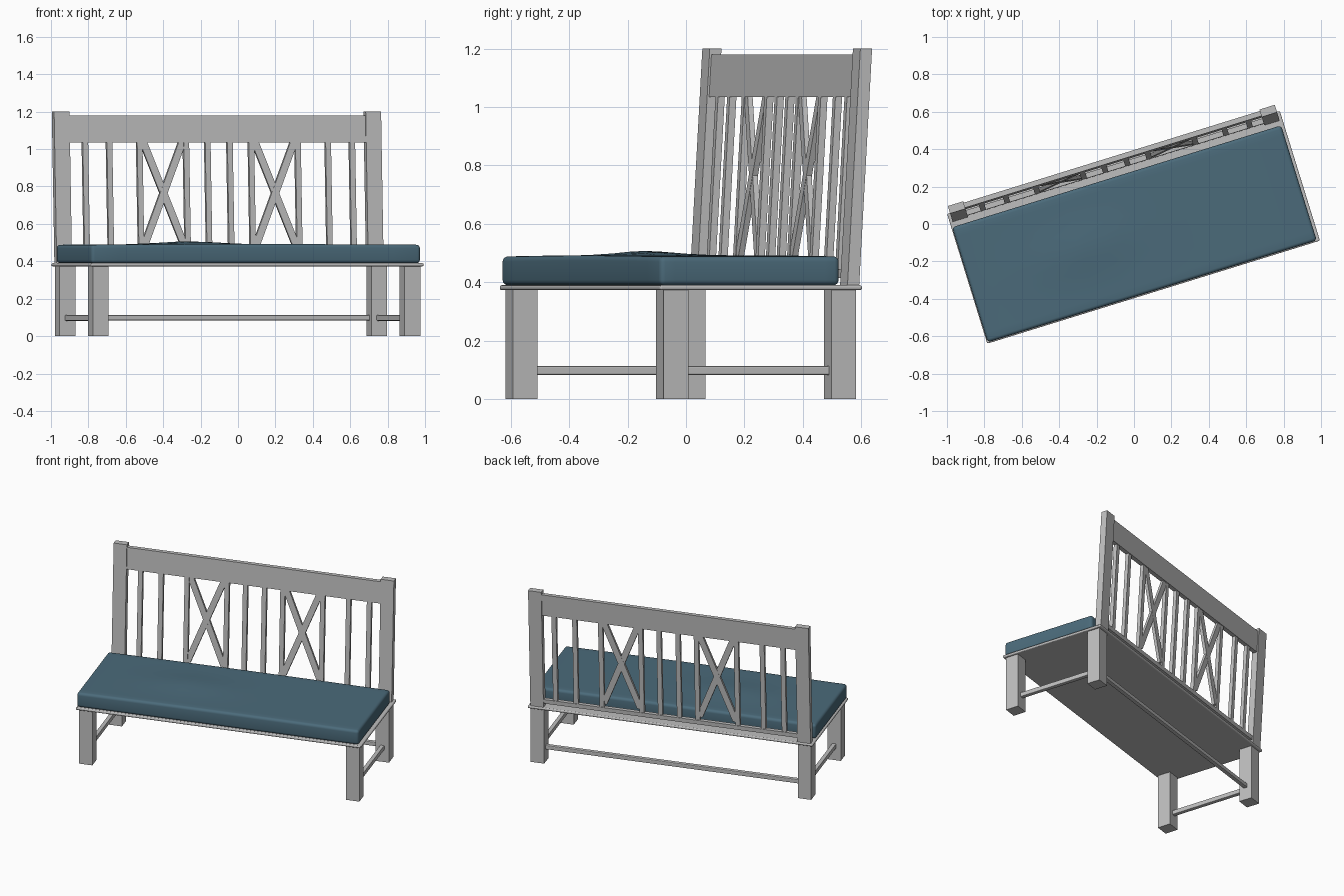
import bpy, bmesh, math
from mathutils import Vector, Matrix

if "Cube" in bpy.data.objects:
    bpy.data.objects.remove(bpy.data.objects["Cube"], do_unlink=True)

TURN = math.radians(17.2)      # the whole bench stands at an angle
CENTRE = (-0.0025, -0.0175, 0)
SEAT = 0.39                    # top of the seat board


def material(name, rgb):
    m = bpy.data.materials.new(name)
    m.use_nodes = True
    m.diffuse_color = (*rgb, 1)
    node = next(n for n in m.node_tree.nodes if n.type == 'BSDF_PRINCIPLED')
    node.inputs["Base Color"].default_value = (*rgb, 1)
    node.inputs["Roughness"].default_value = 0.7
    return m


GREY = material("grey_painted_wood", (0.52, 0.52, 0.52))
BLUE = material("slate_blue_fabric", (0.07, 0.145, 0.195))


def lean(p):
    """Tilt a point of the backrest; y is measured from the backrest plane."""
    return Vector((p.x, 0.335 + p.y + (p.z - SEAT) * 0.057, p.z))


def finish(name, bm, mat, bevel=0, segments=2, smooth=False):
    mesh = bpy.data.meshes.new(name)
    bmesh.ops.recalc_face_normals(bm, faces=bm.faces)
    bm.to_mesh(mesh)
    bm.free()
    mesh.materials.append(mat)
    ob = bpy.data.objects.new(name, mesh)
    bpy.context.collection.objects.link(ob)
    ob.location = CENTRE
    ob.rotation_euler.z = TURN
    if bevel:
        mod = ob.modifiers.new("soft_edges", 'BEVEL')
        mod.width, mod.segments, mod.limit_method = bevel, segments, 'ANGLE'
    if smooth:
        for f in mesh.polygons:
            f.use_smooth = True
    return ob


def box_mesh(x, y, z):
    """Box spanning three (low, high) ranges."""
    bm = bmesh.new()
    bmesh.ops.create_cube(bm, size=1)
    for v in bm.verts:
        v.co = Vector([(a + b) / 2 + c * (b - a) for (a, b), c in zip((x, y, z), v.co)])
    return bm


def box(name, x, y, z, leaning=False, **kw):
    bm = box_mesh(x, y, z)
    if leaning:
        for v in bm.verts:
            v.co = lean(v.co)
    return finish(name, bm, GREY, **kw)


def around(c, half):
    return (c - half, c + half)


# Seat board with rounded rim
box("seat_board", around(0, 0.931), around(0, 0.363), (0.373, SEAT),
    bevel=0.007, segments=3)

# Legs, posts and side stretchers
LEG_X, LEG_Y = 0.872, 0.301
for side, sx in (("right", -1), ("left", 1)):
    for end, sy in (("front", -1), ("back", 1)):
        box(f"{end}_{side}_leg", around(sx * LEG_X, 0.044), around(sy * LEG_Y, 0.044), (0, 0.375))
    box(f"{side}_stretcher", around(sx * LEG_X, 0.014), around(0, LEG_Y), (0.082, 0.113), bevel=0.005)
    box(f"{side}_back_post", around(sx * LEG_X, 0.043), around(0, 0.021), (0.38, 1.2), leaning=True)
box("back_stretcher", around(0, LEG_X), around(LEG_Y, 0.014), (0.084, 0.112), bevel=0.005)

# Backrest rails
box("top_rail", around(0, 0.84), around(0, 0.014), (1.034, 1.18), leaning=True)
box("lower_rail", around(0, 0.84), around(0, 0.014), (0.415, 0.443), leaning=True)

# Upright slats
SHIFT = 0.007
for i, d in enumerate((0.747, 0.612, 0.443, 0.182, 0.062)):
    for side, sx in (("right", -1), ("left", 1)):
        box(f"{side}_slat_{i + 1}", around(sx * d + SHIFT, 0.015), around(-0.002, 0.012),
            (0.43, 1.04), leaning=True)

# Crossed slats: a slanted bar is a box sheared along x
for side, sx in (("right", -1), ("left", 1)):
    for j, slope in enumerate((-1, 1)):
        bm = box_mesh(around(0, 0.021), around(-0.002, 0.009 + 0.001 * j), (0.465, 1.04))
        for v in bm.verts:
            v.co.x += sx * 0.3125 + SHIFT + slope * (v.co.z - 0.765) * 0.4
            v.co = lean(v.co)
        finish(f"{side}_cross_bar_{j + 1}", bm, GREY)

# Seat cushion, gently uneven on top
bm = box_mesh((-0.927, 0.915), (-0.357, 0.287), (SEAT, 0.488))
flat = [e for e in bm.edges if abs(e.verts[0].co.z - e.verts[1].co.z) < 0.01]
bmesh.ops.subdivide_edges(bm, edges=flat, cuts=11, use_grid_fill=True)
for v in bm.verts:
    if v.co.z > 0.45:
        bump = math.exp(-((v.co.x + 0.29) / 0.2) ** 2 - ((v.co.y + 0.03) / 0.13) ** 2)
        v.co.z += 0.016 * bump + 0.004 * math.cos(v.co.x * 1.6)
finish("seat_cushion", bm, BLUE, bevel=0.018, segments=4, smooth=True)
